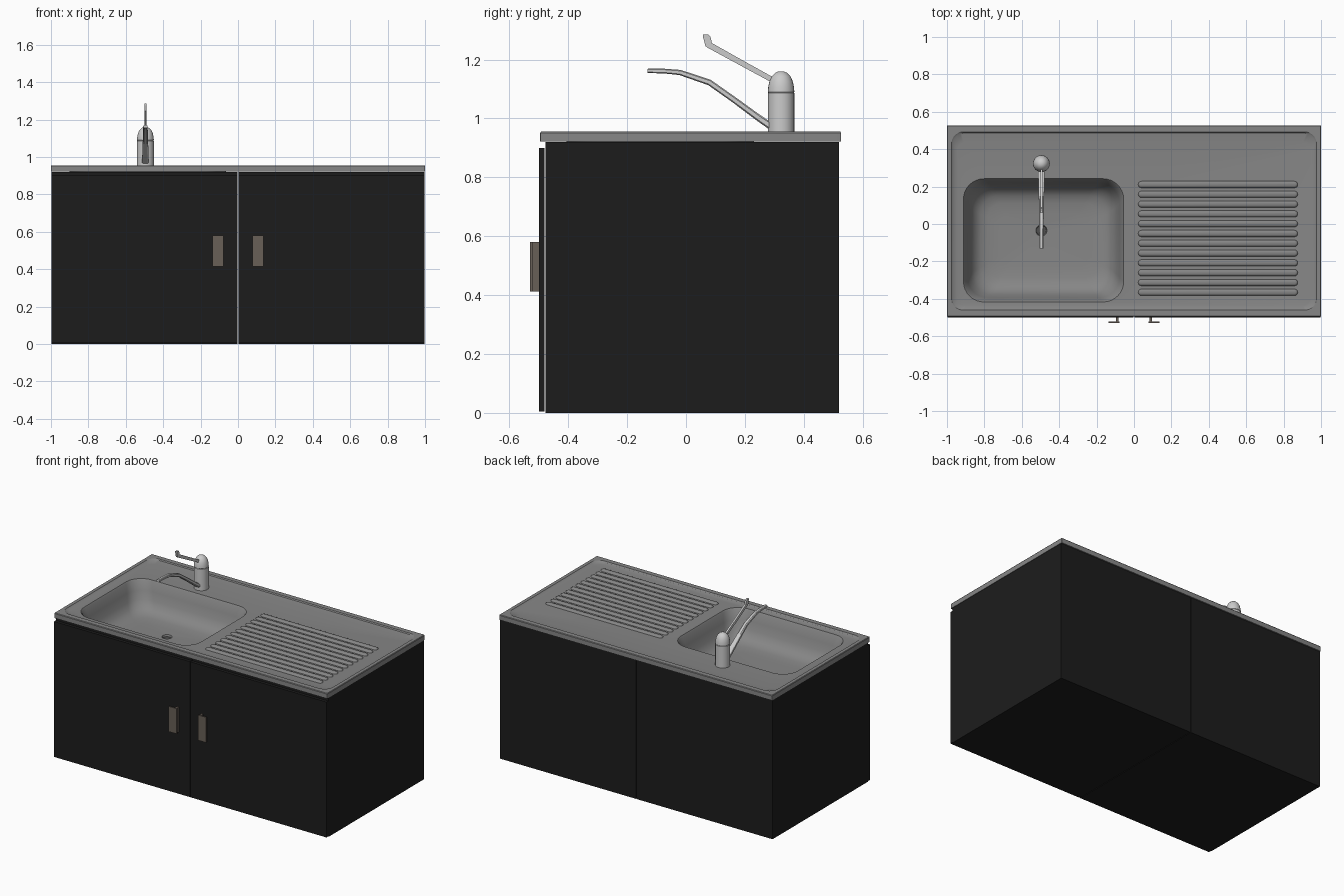
import bpy, bmesh, math
from mathutils import Vector

if "Cube" in bpy.data.objects:
    bpy.data.objects.remove(bpy.data.objects["Cube"])


def material(name, rgb):
    m = bpy.data.materials.new(name)
    m.diffuse_color = (*rgb, 1)
    m.use_nodes = True
    m.node_tree.nodes["Principled BSDF"].inputs["Base Color"].default_value = m.diffuse_color
    return m


BLACK = material("black_laminate", (0.012, 0.012, 0.012))
STEEL = material("brushed_steel", (0.24, 0.24, 0.24))
BROWN = material("brown_handle", (0.14, 0.115, 0.095))
DARK = material("drain_dark", (0.08, 0.08, 0.08))
CHROME = material("chrome", (0.6, 0.6, 0.6))


def finish(name, bm, mat=None, angle=None):
    bmesh.ops.recalc_face_normals(bm, faces=bm.faces)
    me = bpy.data.meshes.new(name)
    bm.to_mesh(me)
    bm.free()
    ob = bpy.data.objects.new(name, me)
    bpy.context.collection.objects.link(ob)
    if mat:
        me.materials.append(mat)
    if angle:
        bpy.ops.object.select_all(action='DESELECT')
        ob.select_set(True)
        bpy.context.view_layer.objects.active = ob
        bpy.ops.object.shade_smooth_by_angle(angle=math.radians(angle))
    return ob


def box(name, lo, hi, mat):
    bm = bmesh.new()
    bmesh.ops.create_cube(bm, size=1)
    for v in bm.verts:
        v.co = Vector([l + (c + 0.5) * (h - l) for c, l, h in zip(v.co, lo, hi)])
    return finish(name, bm, mat)


def rounded(x0, x1, y0, y1, r, z, n=8):
    """Rounded rectangle as a list of points."""
    pts = []
    for i, (cx, cy) in enumerate([(x1 - r, y1 - r), (x0 + r, y1 - r), (x0 + r, y0 + r), (x1 - r, y0 + r)]):
        for k in range(n + 1):
            a = math.pi / 2 * (i + k / n)
            pts.append((cx + r * math.cos(a), cy + r * math.sin(a), z))
    return pts


def loft(bm, rings, cap_start=False, cap_end=False):
    loops = [[bm.verts.new(p) for p in ring] for ring in rings]
    for a, b in zip(loops, loops[1:]):
        for i in range(len(a)):
            j = (i + 1) % len(a)
            bm.faces.new((a[i], a[j], b[j], b[i]))
    if cap_start:
        bm.faces.new(loops[0])
    if cap_end:
        bm.faces.new(loops[-1])


# Two cabinets side by side, open under the sink, each with a door and handle
for s, side in ((-1, "left"), (1, "right")):
    def part(name, xa, xb, y0, y1, z0, z1, mat=BLACK):
        box(f"{side}_{name}", (min(s * xa, s * xb), y0, z0), (max(s * xa, s * xb), y1, z1), mat)
    part("outer_panel", 0.975, 0.998, -0.478, 0.52, 0, 0.92)
    part("inner_panel", 0.002, 0.02, -0.478, 0.52, 0, 0.92)
    part("back_panel", 0.02, 0.975, 0.50, 0.52, 0, 0.92)
    part("bottom_panel", 0.02, 0.975, -0.478, 0.50, 0, 0.02)
    part("front_rail", 0.02, 0.975, -0.478, -0.46, 0.85, 0.92)
    part("door", 0.002, 0.998, -0.5, -0.48, 0.004, 0.90)
    part("handle_plate", 0.078, 0.137, -0.53, -0.522, 0.413, 0.58, BROWN)
    part("handle_stem", 0.083, 0.095, -0.522, -0.5, 0.413, 0.58, BROWN)

# Steel top and bowl, lofted from the outer skirt inward to the drain
PAN = 0.944
DX, DY = -0.495, -0.035
rings = [
    rounded(-0.99, 0.99, -0.485, 0.515, 0.003, 0.921),
    rounded(-1, 1, -0.495, 0.527, 0.003, 0.921),
    rounded(-1, 1, -0.495, 0.527, 0.003, 0.951),
    rounded(-0.997, 0.997, -0.492, 0.524, 0.003, 0.955),
    rounded(-0.975, 0.975, -0.46, 0.492, 0.06, 0.955),
    rounded(-0.968, 0.968, -0.455, 0.486, 0.06, 0.949),
    rounded(-0.945, 0.945, -0.438, 0.44, 0.05, PAN),
]
for inset, r, z in ((0, 0.11, PAN), (0.006, 0.11, 0.936), (0.022, 0.11, 0.88), (0.04, 0.11, 0.83),
                    (0.06, 0.11, 0.795), (0.09, 0.1, 0.773), (0.13, 0.08, 0.763), (0.19, 0.06, 0.759)):
    rings.append(rounded(-0.912 + inset, -0.055 - inset, -0.417 + inset, 0.242 - inset, r, z))
rings.append(rounded(DX - 0.03, DX + 0.03, DY - 0.03, DY + 0.03, 0.0299, 0.756))
rings.append(rounded(DX - 0.026, DX + 0.026, DY - 0.026, DY + 0.026, 0.0259, 0.742))
bm = bmesh.new()
loft(bm, rings, cap_end=True)
top = finish("sink_top", bm, STEEL, 30)

# Drain disc
bm = bmesh.new()
bmesh.ops.create_circle(bm, cap_ends=True, segments=24, radius=0.025)
drain = finish("drain", bm, DARK)
drain.location = (DX, DY, 0.745)

# Raised drainer ribs
bm = bmesh.new()
for i in range(12):
    y = 0.211 - i * 0.0524
    loft(bm, [rounded(0.022 + d, 0.876 - d, y - 0.018 + d, y + 0.018 - d, 0.0179 - d, z, 5)
              for d, z in ((0, PAN - 0.001), (0.002, PAN + 0.004), (0.006, PAN + 0.008), (0.012, PAN + 0.01))],
         cap_end=True)
finish("drainer_ribs", bm, STEEL, 35)

# Tap body, a lathed cylinder with a domed cap
TX, TY = -0.495, 0.323
profile = [(0.045, PAN), (0.045, 1.086), (0.043, 1.088), (0.045, 1.09), (0.044, 1.105),
           (0.040, 1.125), (0.032, 1.143), (0.020, 1.155), (0.008, 1.16)]
bm = bmesh.new()
loft(bm, [[(TX + r * math.cos(a), TY + r * math.sin(a), z)
           for a in (2 * math.pi * k / 24 for k in range(24))] for r, z in profile], True, True)
finish("tap_body", bm, CHROME, 40)

# Spout: tapering flat-sided tube along a bent path (y, z, half width, half thickness)
path = [(0.30, 0.965, 0.018, 0.012), (0.245, 1.003, 0.017, 0.011), (0.165, 1.062, 0.015, 0.010),
        (0.08, 1.122, 0.013, 0.010), (-0.02, 1.156, 0.012, 0.009), (-0.075, 1.161, 0.011, 0.008),
        (-0.13, 1.162, 0.011, 0.008)]
rings = []
for i, (y, z, w, t) in enumerate(path):
    a, b = path[max(i - 1, 0)], path[min(i + 1, len(path) - 1)]
    d = Vector((b[0] - a[0], b[1] - a[1])).normalized()
    n = Vector((d.y, -d.x))
    rings.append([(TX + u * w, y + n.x * v * t, z + n.y * v * t)
                  for u, v in ((-1, -0.6), (-0.6, -1), (0.6, -1), (1, -0.6), (1, 0.6), (0.6, 1), (-0.6, 1), (-1, 0.6))])
bm = bmesh.new()
loft(bm, rings, True, True)
finish("tap_spout", bm, CHROME, 30)

# Lever: thin side profile extruded across x
outline = [(0.31, 1.112), (0.31, 1.132), (0.20, 1.193), (0.088, 1.256), (0.083, 1.278), (0.075, 1.285),
           (0.058, 1.285), (0.058, 1.276), (0.066, 1.246), (0.072, 1.241), (0.19, 1.177)]
bm = bmesh.new()
loft(bm, [[(TX + dx, y, z) for y, z in outline] for dx in (-0.006, 0.006)], True, True)
finish("tap_lever", bm, CHROME)
